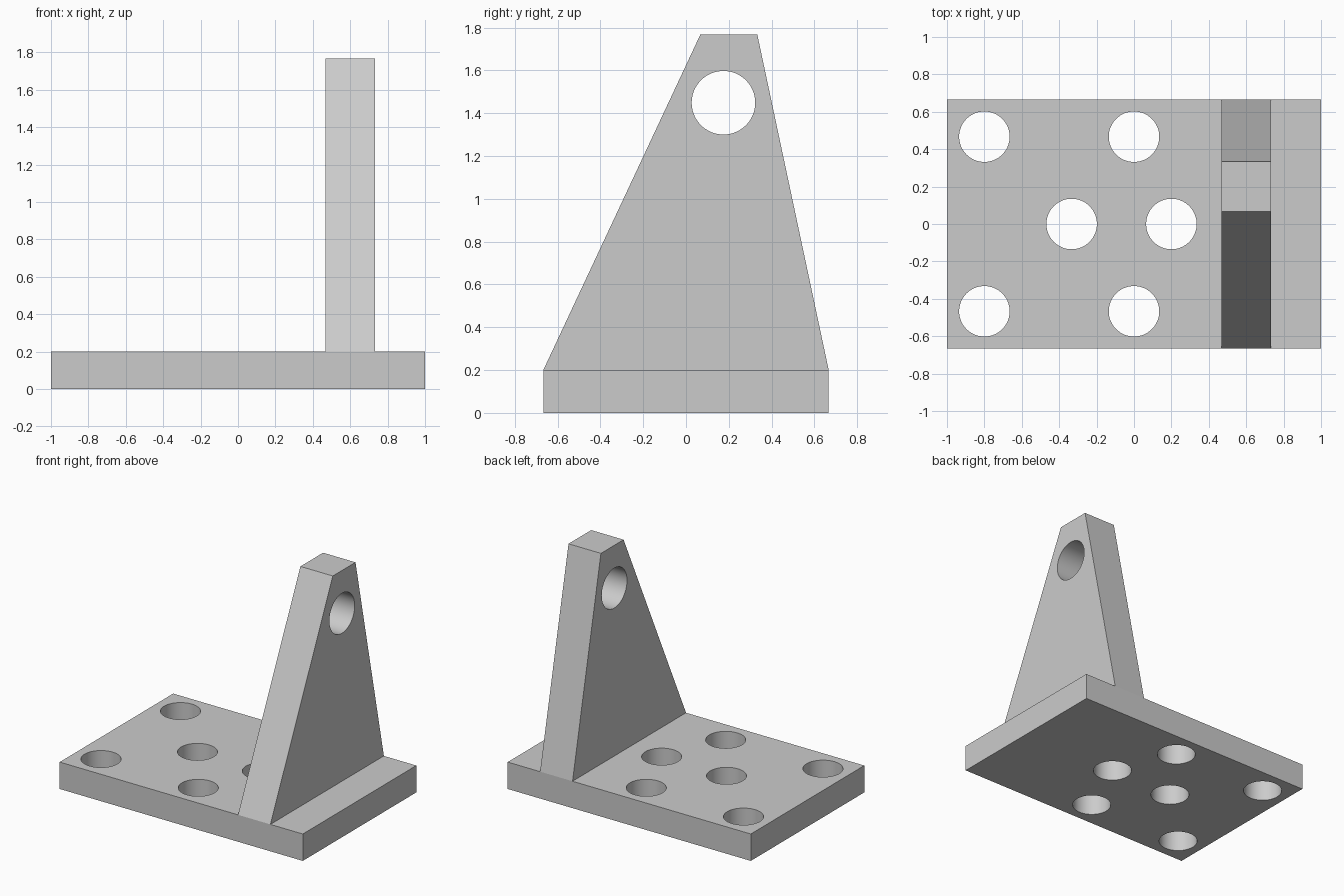
import bpy, bmesh, math
from mathutils import Matrix, Vector

if "Cube" in bpy.data.objects:
    bpy.data.objects.remove(bpy.data.objects["Cube"])


def prism(name, profile, extrude):
    """Extrude a flat polygon along a vector into a closed solid."""
    bm = bmesh.new()
    face = bm.faces.new([bm.verts.new(p) for p in profile])
    ext = bmesh.ops.extrude_face_region(bm, geom=[face], use_keep_orig=True)
    verts = [v for v in ext["geom"] if isinstance(v, bmesh.types.BMVert)]
    bmesh.ops.translate(bm, verts=verts, vec=Vector(extrude))
    bmesh.ops.recalc_face_normals(bm, faces=bm.faces)
    return to_object(name, bm)


def to_object(name, bm):
    mesh = bpy.data.meshes.new(name)
    bm.to_mesh(mesh)
    bm.free()
    ob = bpy.data.objects.new(name, mesh)
    bpy.context.collection.objects.link(ob)
    return ob


def drill(name, centers, radius, depth, rot=Matrix()):
    """One cutter object holding a cylinder at every hole center."""
    bm = bmesh.new()
    for c in centers:
        bmesh.ops.create_cone(bm, cap_ends=True, segments=64, radius1=radius,
                              radius2=radius, depth=depth,
                              matrix=Matrix.Translation(c) @ rot)
    return to_object(name, bm)


def combine(target, tool, operation):
    mod = target.modifiers.new(operation.title(), 'BOOLEAN')
    mod.operation, mod.solver, mod.object = operation, 'EXACT', tool
    bpy.context.view_layer.objects.active = target
    bpy.ops.object.modifier_apply(modifier=mod.name)
    bpy.data.objects.remove(tool)


W, T, TOP = 0.6667, 0.2, 1.767       # half depth, plate thickness, total height
X0, X1 = 0.4667, 0.7333              # upright thickness range

# Base plate
bracket = prism("bracket", [(-1, -W, 0), (1, -W, 0), (1, W, 0), (-1, W, 0)], (0, 0, T))

# Tapered upright standing on the plate
upright = prism("upright", [(X0, -W, T), (X0, W, T), (X0, 0.3333, TOP), (X0, 0.0667, TOP)],
                (X1 - X0, 0, 0))
combine(bracket, upright, 'UNION')

# Mounting holes through the plate
holes = [(x, y, T / 2) for x in (-0.8, 0) for y in (-0.4667, 0.4667)]
holes += [(-0.3333, 0, T / 2), (0.2, 0, T / 2)]
combine(bracket, drill("plate_holes", holes, 0.135, 0.6), 'DIFFERENCE')

# Pivot hole through the upright
pivot = drill("pivot_hole", [((X0 + X1) / 2, 0.175, 1.449)], 0.1485, 0.6,
              Matrix.Rotation(math.pi / 2, 4, 'Y'))
combine(bracket, pivot, 'DIFFERENCE')

bpy.ops.object.select_all(action='DESELECT')
bracket.select_set(True)
bpy.context.view_layer.objects.active = bracket
bpy.ops.object.shade_smooth_by_angle(angle=math.radians(10))
